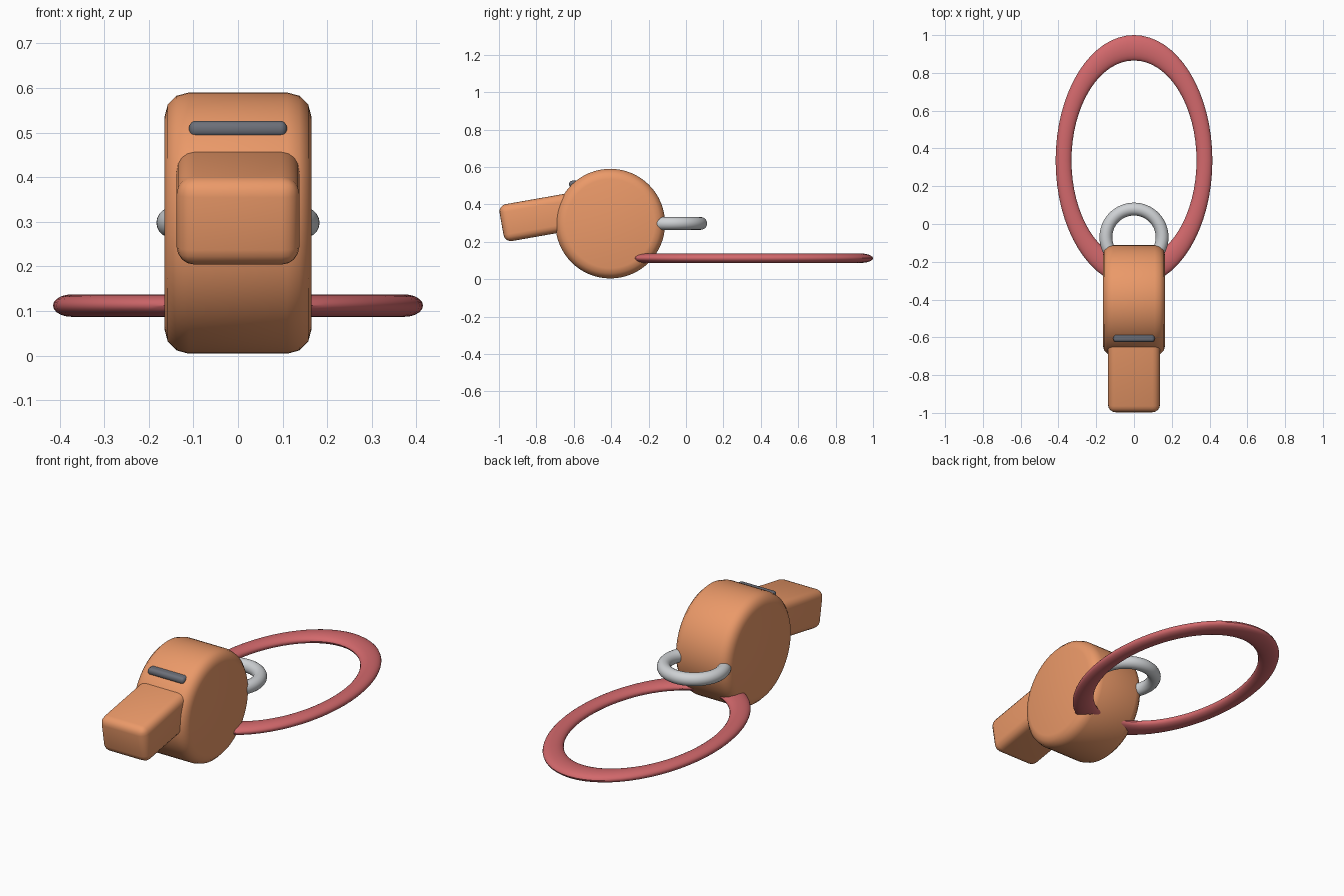
import bpy
from math import radians

if "Cube" in bpy.data.objects:
    bpy.data.objects.remove(bpy.data.objects["Cube"])


def material(name, rgb):
    m = bpy.data.materials.new(name)
    m.diffuse_color = (*rgb, 1)
    m.use_nodes = True
    m.node_tree.nodes["Principled BSDF"].inputs["Base Color"].default_value = m.diffuse_color
    return m


ORANGE = material("orange_plastic", (0.83, 0.32, 0.14))
RED = material("red_cord", (0.65, 0.14, 0.15))
SILVER = material("silver_metal", (0.62, 0.64, 0.66))
DARK = material("dark_slot", (0.15, 0.16, 0.19))


def finish(name, mat, bevel=0, segments=3):
    ob = bpy.context.object
    ob.name = name
    ob.data.materials.append(mat)
    bpy.ops.object.transform_apply(location=False, rotation=False, scale=True)
    if bevel:
        mod = ob.modifiers.new("rounded_edges", 'BEVEL')
        mod.width = bevel
        mod.segments = segments
        mod.limit_method = 'ANGLE'
        mod.angle_limit = radians(40)
        bpy.ops.object.modifier_apply(modifier=mod.name)
    bpy.ops.object.shade_smooth_by_angle(angle=radians(40))
    return ob


def rounded_box(name, loc, size, mat, bevel, segments=3, tilt=0):
    bpy.ops.mesh.primitive_cube_add(size=1, location=loc, rotation=(radians(tilt), 0, 0))
    bpy.context.object.scale = size
    return finish(name, mat, bevel, segments)


def ring(name, loc, major, minor, mat, scale=(1, 1, 1)):
    bpy.ops.mesh.primitive_torus_add(location=loc, major_radius=major, minor_radius=minor,
                                     major_segments=64, minor_segments=20)
    bpy.context.object.scale = scale
    return finish(name, mat)


# Round whistle chamber lying across x
bpy.ops.mesh.primitive_cylinder_add(vertices=64, radius=0.293, depth=0.33,
                                    location=(0, -0.405, 0.297),
                                    rotation=(0, radians(90), 0))
finish("chamber", ORANGE, 0.055, 3)

# Mouthpiece, tilted down toward the front
rounded_box("mouthpiece", (0, -0.74, 0.339), (0.275, 0.50, 0.20), ORANGE, 0.04, 4, tilt=10)

# Dark air slot above the mouthpiece
rounded_box("air_slot", (0, -0.58, 0.508), (0.22, 0.09, 0.037), DARK, 0.016, 4)

# Metal loop at the back and stretched cord ring
ring("metal_loop", (0, -0.07, 0.298), 0.149, 0.034, SILVER)
ring("cord_ring", (0, 0.336, 0.112), 0.373, 0.042, RED, (1, 1.6, 0.6))
